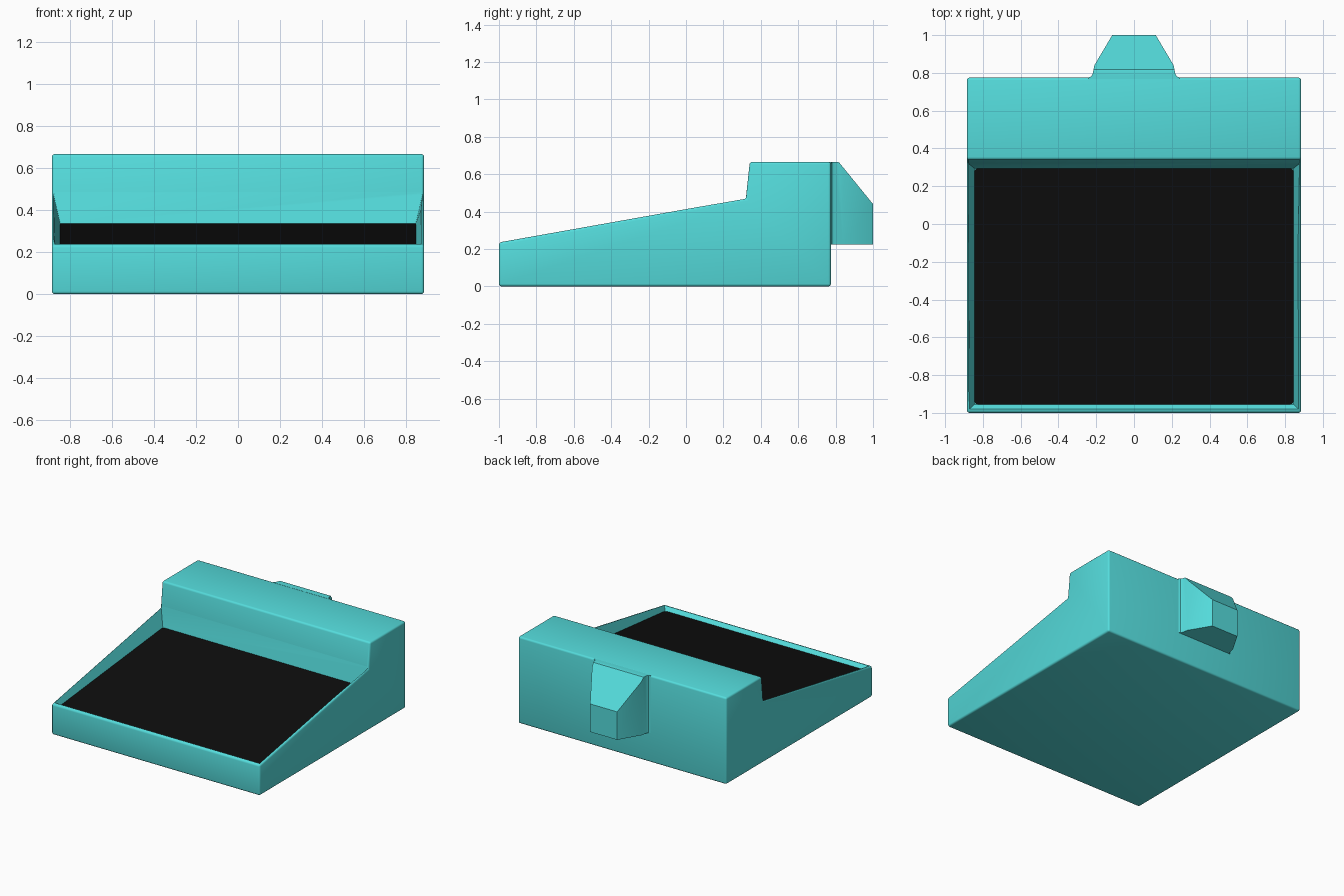
import bpy, bmesh
from mathutils import Vector

if "Cube" in bpy.data.objects:
    bpy.data.objects.remove(bpy.data.objects["Cube"])


def material(name, rgb):
    m = bpy.data.materials.new(name)
    m.diffuse_color = (*rgb, 1)
    m.use_nodes = True
    m.node_tree.nodes["Principled BSDF"].inputs["Base Color"].default_value = m.diffuse_color
    return m


teal = material("teal_plastic", (0.09, 0.72, 0.72))
black = material("black_screen", (0.004, 0.004, 0.004))


def make_object(name, bm, mat=None):
    bmesh.ops.recalc_face_normals(bm, faces=bm.faces)
    mesh = bpy.data.meshes.new(name)
    bm.to_mesh(mesh)
    bm.free()
    ob = bpy.data.objects.new(name, mesh)
    bpy.context.collection.objects.link(ob)
    if mat:
        mesh.materials.append(mat)
    return ob


def prism(points, offset):
    """Solid made by sweeping a polygon along an offset."""
    bm = bmesh.new()
    face = bm.faces.new([bm.verts.new(p) for p in points])
    ext = bmesh.ops.extrude_face_region(bm, geom=[face], use_keep_orig=True)
    verts = [g for g in ext["geom"] if isinstance(g, bmesh.types.BMVert)]
    bmesh.ops.translate(bm, verts=verts, vec=offset)
    return bm


def bevel(ob, width, segments=3):
    mod = ob.modifiers.new("bevel", 'BEVEL')
    mod.width, mod.segments = width, segments
    mod.limit_method, mod.angle_limit = 'ANGLE', 0.7


def apply_and_smooth(ob):
    bpy.ops.object.select_all(action='DESELECT')
    ob.select_set(True)
    bpy.context.view_layer.objects.active = ob
    for mod in list(ob.modifiers):
        bpy.ops.object.modifier_apply(modifier=mod.name)
    bpy.ops.object.shade_smooth_by_angle(angle=0.55)


# Wedge-shaped casing with a raised block at the back
W = 0.885
side = [(-1, 0), (-1, 0.235), (0.32, 0.47), (0.341, 0.666), (0.775, 0.666), (0.775, 0)]
casing = make_object("casing", prism([(-W, y, z) for y, z in side], (2 * W, 0, 0)), teal)
bevel(casing, 0.014)

# Flared recess in the sloping top
floor = [Vector((x, y, z)) for x, y, z in
         [(-0.845, -0.955, 0.21), (0.845, -0.955, 0.21), (0.845, 0.295, 0.335), (-0.845, 0.295, 0.335)]]
rim = [Vector((x, y, z)) for x, y, z in
       [(-0.88, -0.99, 0.25), (0.88, -0.99, 0.25), (0.88, 0.322, 0.485), (-0.88, 0.322, 0.485)]]
bm = bmesh.new()
low = [bm.verts.new(p) for p in floor]
high = [bm.verts.new(p) for p in rim]
bm.faces.new(low)
bm.faces.new(high)
for i in range(4):
    j = (i + 1) % 4
    bm.faces.new((low[i], low[j], high[j], high[i]))
cutter = make_object("recess_cutter", bm)
cutter.hide_render = True
cut = casing.modifiers.new("recess", 'BOOLEAN')
cut.operation, cut.object, cut.solver = 'DIFFERENCE', cutter, 'EXACT'
apply_and_smooth(casing)
bpy.data.objects.remove(cutter)

# Black screen on the recess floor, with rounded corners
bm = prism([p + Vector((0, 0, 0.002)) for p in floor], (0, 0, -0.02))
corners = [e for e in bm.edges if abs((e.verts[0].co - e.verts[1].co).z) > 0.019
           and abs(e.verts[0].co.y - e.verts[1].co.y) < 0.001]
bmesh.ops.bevel(bm, geom=corners, offset=0.02, segments=4, profile=0.5, affect='EDGES')
screen = make_object("screen", bm, black)
apply_and_smooth(screen)

# Tapered lug on the back, with a small fillet at its root
half = [(0.24, 0.765), (0.24, 0.776), (0.227, 0.781), (0.219, 0.794), (0.21, 0.84), (0.115, 1.0)]
outline = half + [(-x, y) for x, y in reversed(half)]
bm = prism([(x, y, 0.225) for x, y in outline], (0, 0, 0.441))
# Slope and round off the top of the lug
for point, normal in [((0, 1.0, 0.44), (0, 0.215, 0.175)),
                      ((0, 0.806, 0.666), (0, 0.22, 0.95)),
                      ((0, 0.82, 0.663), (0, 0.5, 0.87))]:
    cut = bmesh.ops.bisect_plane(bm, geom=bm.verts[:] + bm.edges[:] + bm.faces[:], dist=1e-5,
                                 plane_co=point, plane_no=normal, clear_outer=True)
    edges = [g for g in cut["geom_cut"] if isinstance(g, bmesh.types.BMEdge)]
    bmesh.ops.contextual_create(bm, geom=edges)
lug = make_object("back_lug", bm, teal)
apply_and_smooth(lug)
